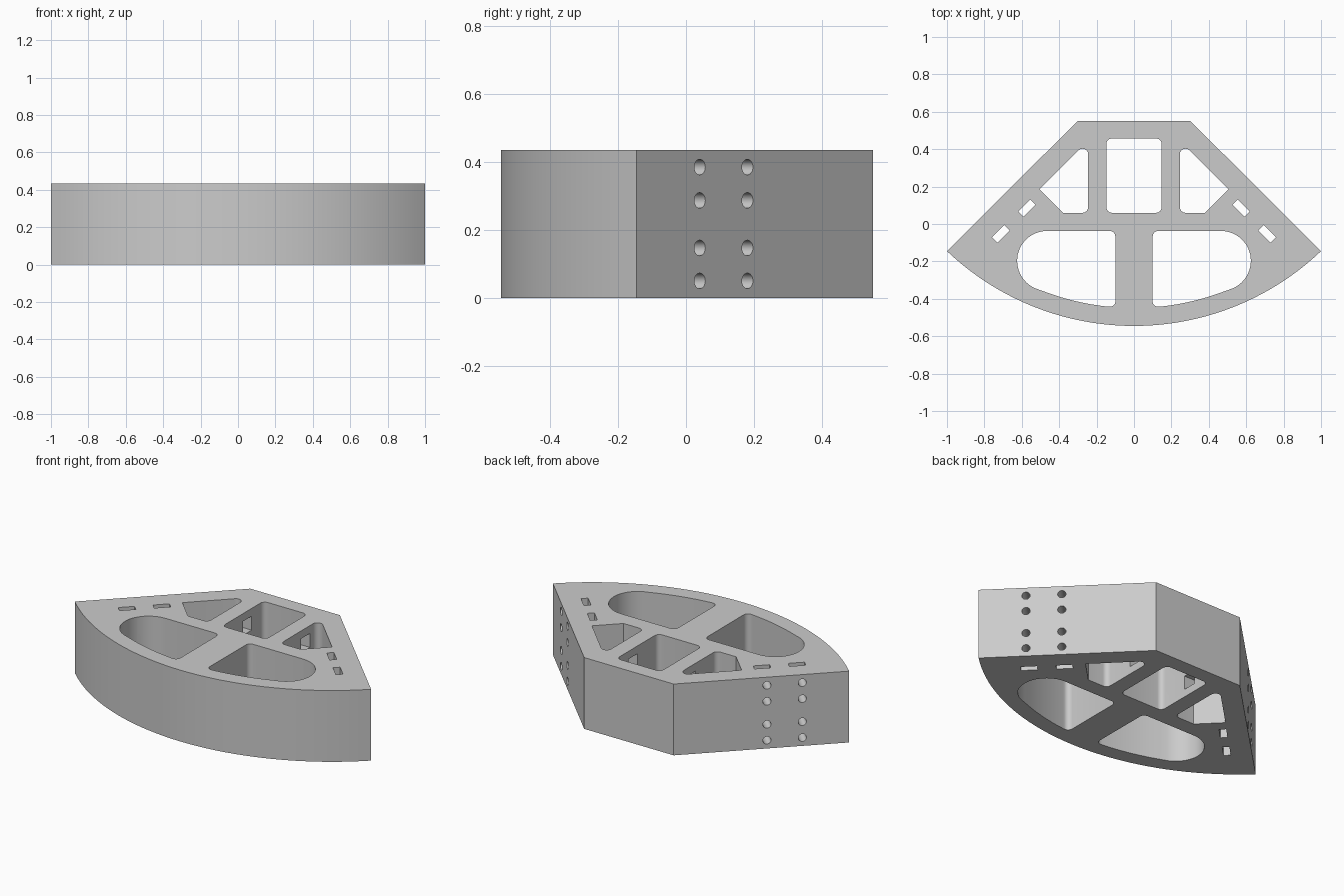
import bpy, bmesh, math
from mathutils import Vector, Matrix

cube = bpy.data.objects.get("Cube")
if cube:
    bpy.data.objects.remove(cube, do_unlink=True)

H = 0.435                    # plate height
ARC_Y, ARC_R = 0.905, 1.45   # centre and radius of the curved front


def arc(cx, cy, r, a0, a1, n):
    """Points along an arc, angles in degrees."""
    angles = [math.radians(a0 + (a1 - a0) * i / n) for i in range(n + 1)]
    return [(cx + r * math.cos(a), cy + r * math.sin(a), 0) for a in angles]


def fillet(corners, n=6):
    """Round each (x, y, radius) corner of a polygon."""
    out = []
    for i, (x, y, r) in enumerate(corners):
        p = Vector((x, y))
        if r == 0:
            out.append(p)
            continue
        a = (Vector(corners[i - 1][:2]) - p).normalized()
        b = (Vector(corners[(i + 1) % len(corners)][:2]) - p).normalized()
        half = a.angle(b) / 2
        centre = p + (a + b).normalized() * r / math.sin(half)
        t = r / math.tan(half)
        u, v = (p + a * t - centre).normalized(), (p + b * t - centre).normalized()
        out += [centre + u.slerp(v, k / n) * r for k in range(n + 1)]
    return out


def add_prism(bm, points, z0, z1):
    face = bm.faces.new([bm.verts.new((p[0], p[1], z0)) for p in points])
    side = bmesh.ops.extrude_face_region(bm, geom=[face])["geom"]
    verts = [g for g in side if isinstance(g, bmesh.types.BMVert)]
    bmesh.ops.translate(bm, verts=verts, vec=(0, 0, z1 - z0))


def make_object(name, bm):
    bmesh.ops.recalc_face_normals(bm, faces=bm.faces)
    mesh = bpy.data.meshes.new(name)
    bm.to_mesh(mesh)
    bm.free()
    obj = bpy.data.objects.new(name, mesh)
    bpy.context.collection.objects.link(obj)
    return obj


def cut(target, cutter):
    mod = target.modifiers.new("cut", "BOOLEAN")
    mod.operation, mod.solver, mod.object = "DIFFERENCE", "EXACT", cutter
    bpy.ops.object.modifier_apply(modifier=mod.name)
    bpy.data.objects.remove(cutter, do_unlink=True)


# Solid body: straight back, two slanted sides, curved front
tip = math.degrees(math.acos(1 / ARC_R))
bm = bmesh.new()
add_prism(bm, [(0.302, 0.55), (-0.302, 0.55)]
          + arc(0, ARC_Y, ARC_R, tip - 180, -tip, 40), 0, H)
body = make_object("bracket_body", bm)
bpy.ops.object.select_all(action="DESELECT")
bpy.context.view_layer.objects.active = body
body.select_set(True)

# Vertical pockets
R = 0.03
end = math.degrees(math.atan2(-1.1, 0.465))
centre_pocket = fillet([(-0.148, 0.06, R), (0.148, 0.06, R),
                        (0.148, 0.457, R), (-0.148, 0.457, R)])
side_pocket = fillet([(0.245, 0.06, R), (0.38, 0.06, 0),
                      (0.505, 0.185, 0), (0.245, 0.445, R)])
bottom = arc(0, ARC_Y, 1.354, end, -85.8, 10)
front_pocket = fillet([(0.1, -0.037, R)] + arc(0.465, -0.197, 0.16, 90, end, 16)
                      + bottom[1:-1] + [(*bottom[-1][:2], R)])

# Nut slots run parallel to the slanted sides
along, inward = Vector((1, -1)).normalized(), Vector((-1, -1)).normalized()
slots = []
for centre in (Vector((0.573, 0.085)), Vector((0.712, -0.053))):
    slots.append([centre + along * s * 0.046 + inward * t * 0.02
                  for s, t in ((-1, -1), (1, -1), (1, 1), (-1, 1))])

bm = bmesh.new()
add_prism(bm, centre_pocket, -0.1, H + 0.1)
for shape in [side_pocket, front_pocket] + slots:
    for sx in (1, -1):
        add_prism(bm, [(sx * p[0], p[1]) for p in shape], -0.1, H + 0.1)
cut(body, make_object("pocket_cutter", bm))

# Bolt holes in the slanted sides and small windows in the rear ribs
bm = bmesh.new()
for sx in (1, -1):
    axis = Vector((sx, 1, 0)).normalized()
    turn = axis.to_track_quat("Z", "Y").to_matrix().to_4x4()
    for x, y in ((0.672, 0.18), (0.813, 0.04)):
        for z in (0.05, 0.147, 0.287, 0.385):
            place = Matrix.Translation(Vector((sx * x, y, z)) - axis * 0.07)
            bmesh.ops.create_cone(bm, cap_ends=True, segments=24, radius1=0.023,
                                  radius2=0.023, depth=0.22, matrix=place @ turn)
    for z in (0.09, H - 0.09):
        place = Matrix.Translation((sx * 0.197, 0.30, z))
        bmesh.ops.create_cube(bm, size=1,
                              matrix=place @ Matrix.Diagonal((0.14, 0.085, 0.085, 1)))
cut(body, make_object("hole_cutter", bm))

# Plain grey finish
grey = bpy.data.materials.new("light_grey")
grey.use_nodes = True
colour = (0.6, 0.6, 0.6, 1)
grey.diffuse_color = colour
grey.node_tree.nodes["Principled BSDF"].inputs["Base Color"].default_value = colour
body.data.materials.clear()
body.data.materials.append(grey)
bpy.ops.object.shade_smooth_by_angle(angle=math.radians(30))
